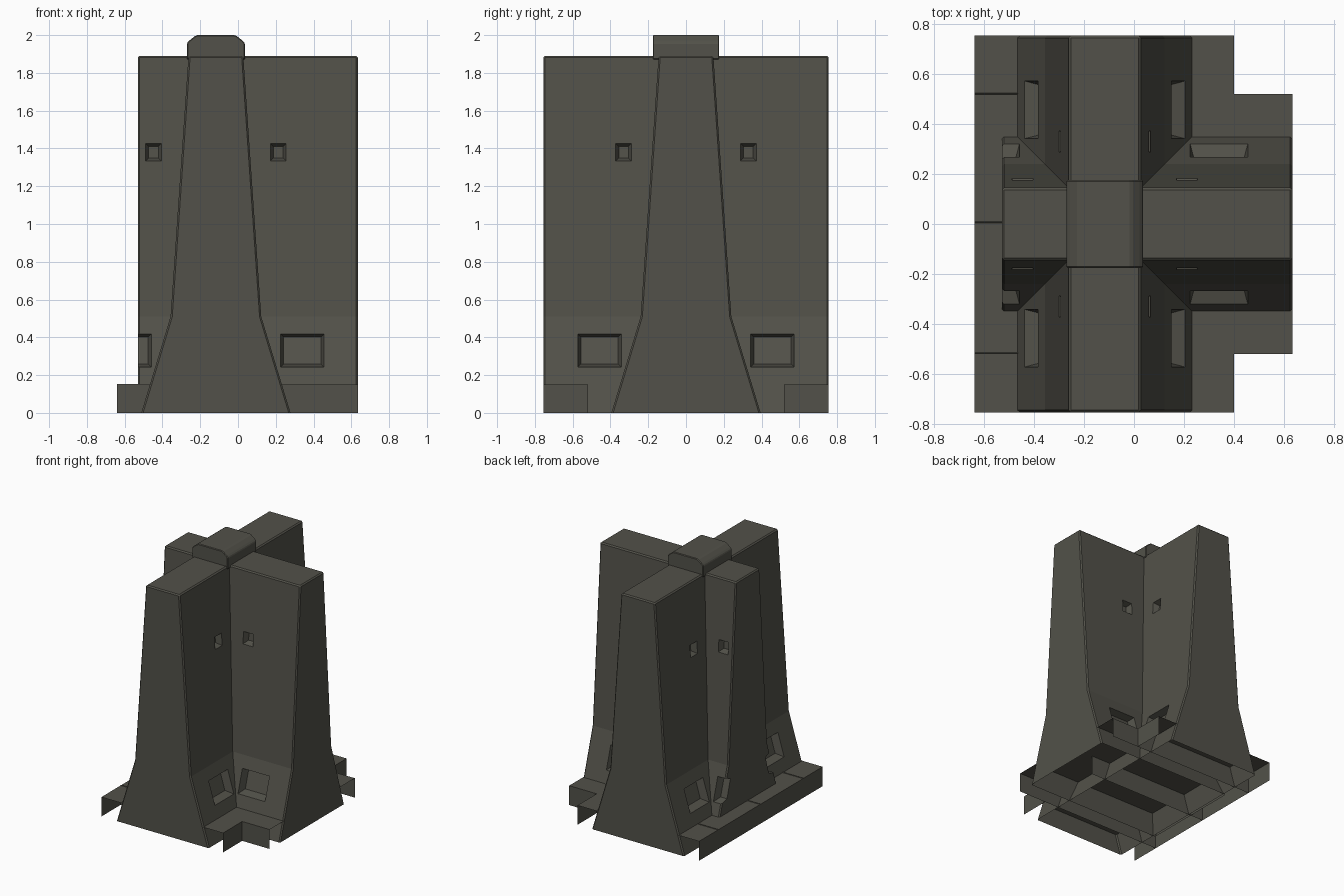
import bpy
import bmesh

old = bpy.data.objects.get("Cube")
if old:
    bpy.data.objects.remove(old, do_unlink=True)

# Weathered grey-olive concrete
concrete = bpy.data.materials.new("concrete")
concrete.use_nodes = True
concrete.diffuse_color = (0.085, 0.083, 0.067, 1)
shader = concrete.node_tree.nodes["Principled BSDF"]
shader.inputs["Base Color"].default_value = concrete.diffuse_color
shader.inputs["Roughness"].default_value = 0.9

CENTRE = -0.117          # where the two walls cross, along x
WALL_TOP, KNEE, LEDGE = 1.89, 0.51, 0.15


def half_width(z):
    """Half thickness of a wall at a height: steep foot, slim upper part."""
    if z < KNEE:
        return 0.395 - 0.155 * z / KNEE
    return 0.24 - 0.095 * (z - KNEE) / (WALL_TOP - KNEE)


def finish(name, bm):
    mesh = bpy.data.meshes.new(name)
    bm.to_mesh(mesh)
    bm.free()
    mesh.materials.append(concrete)
    obj = bpy.data.objects.new(name, mesh)
    bpy.context.collection.objects.link(obj)
    return obj


def loft(bm, start, end):
    """Closed solid between two matching loops of points."""
    a = [bm.verts.new(p) for p in start]
    b = [bm.verts.new(p) for p in end]
    faces = [bm.faces.new(a), bm.faces.new(b[::-1])]
    for i in range(len(a)):
        j = (i + 1) % len(a)
        faces.append(bm.faces.new((a[j], a[i], b[i], b[j])))
    bmesh.ops.recalc_face_normals(bm, faces=faces)


def bevel(obj, width):
    mod = obj.modifiers.new("edge_wear", "BEVEL")
    mod.width = width
    mod.segments = 1
    mod.limit_method = "ANGLE"
    mod.angle_limit = 0.7


def pocket(bm, place, side, l0, l1, z0, z1, depth, rim):
    """Tapered cutter sunk into a sloping wall side."""
    def ring(inset, push):
        corners = ((l0 + inset, z0 + inset), (l1 - inset, z0 + inset),
                   (l1 - inset, z1 - inset), (l0 + inset, z1 - inset))
        return [place(side * (half_width(z) + push), l, z) for l, z in corners]
    loft(bm, ring(-rim / 2, rim), ring(rim, -depth))


def wall(name, place, lo, hi, middle):
    # Tapered wall prism, running a little below ground before trimming
    heights = (-0.05, KNEE, WALL_TOP)
    outline = [(half_width(z), z) for z in heights]
    outline += [(-w, z) for w, z in reversed(outline)]
    bm = bmesh.new()
    loft(bm, [place(w, lo, z) for w, z in outline],
         [place(w, hi, z) for w, z in outline])
    obj = finish(name, bm)
    bevel(obj, 0.009)

    # Lifting pockets low down and small anchor pockets higher up
    bm = bmesh.new()
    for side in (-1, 1):
        for end in (-1, 1):
            for near, far, z0, z1, depth in ((0.345, 0.57, 0.245, 0.415, 0.06),
                                             (0.29, 0.37, 1.335, 1.425, 0.045)):
                l0, l1 = sorted((middle + end * near, middle + end * far))
                pocket(bm, place, side, l0, l1, z0, z1, depth, 0.014)
    cutter = finish(name + "_pocket_cutter", bm)
    cutter.hide_render = True
    cut = obj.modifiers.new("pockets", "BOOLEAN")
    cut.operation = "DIFFERENCE"
    cut.solver = "EXACT"
    cut.object = cutter

    # Bake the modifiers and trim to an open foot at ground level
    bpy.context.view_layer.update()
    graph = bpy.context.evaluated_depsgraph_get()
    baked = bpy.data.meshes.new_from_object(obj.evaluated_get(graph))
    obj.modifiers.clear()
    bm = bmesh.new()
    bm.from_mesh(baked)
    bmesh.ops.bisect_plane(bm, geom=bm.verts[:] + bm.edges[:] + bm.faces[:],
                           plane_co=(0, 0, 0), plane_no=(0, 0, 1),
                           clear_inner=True)
    bm.to_mesh(baked)
    bm.free()
    obj.data = baked
    bpy.data.objects.remove(cutter, do_unlink=True)
    return obj


wall("long_wall", lambda w, l, z: (CENTRE + w, l, z), -0.755, 0.755, 0)
wall("cross_wall", lambda w, l, z: (l, -w, z), -0.53, 0.635, CENTRE)

# Chamfered cap over the crossing
bm = bmesh.new()
cap = [(0.153, 1.87), (0.153, 1.958), (0.14, 1.972), (0.112, 1.994), (0.098, 2.0)]
cap += [(-x, z) for x, z in reversed(cap)]
loft(bm, [(CENTRE + x, -0.176, z) for x, z in cap],
     [(CENTRE + x, 0.176, z) for x, z in cap])
bevel(finish("top_cap", bm), 0.005)

# Foot ledge: a stepped sheet with skirts, open where the walls end
bm = bmesh.new()
outline = [(-0.64, -0.755), (0.4, -0.755), (0.4, -0.52), (0.635, -0.52),
           (0.635, 0.52), (0.4, 0.52), (0.4, 0.755), (-0.64, 0.755)]
top = [bm.verts.new((x, y, LEDGE)) for x, y in outline]
foot = [bm.verts.new((x, y, 0)) for x, y in outline]
bm.faces.new(top)
for i in (1, 2, 4, 5, 7):
    j = (i + 1) % len(outline)
    bm.faces.new((foot[i], foot[j], top[j], top[i]))
bmesh.ops.delete(bm, geom=[v for v in bm.verts if not v.link_faces], context="VERTS")
finish("foot_ledge", bm)

# Partition sheets under the ledge
bm = bmesh.new()
for y in (-0.52, 0.005, 0.52):
    bm.faces.new([bm.verts.new(p) for p in ((-0.64, y, 0), (0.4, y, 0),
                                            (0.4, y, LEDGE), (-0.64, y, LEDGE))])
finish("foot_partitions", bm)

# Joint lines across the visible strip of the ledge
for i, y in enumerate((-0.517, 0.007, 0.522)):
    bm = bmesh.new()
    loft(bm, [(-0.64, y - 0.004, LEDGE - 0.002), (-0.64, y + 0.004, LEDGE - 0.002),
              (-0.64, y, LEDGE + 0.004)],
         [(-0.46, y - 0.004, LEDGE - 0.002), (-0.46, y + 0.004, LEDGE - 0.002),
          (-0.46, y, LEDGE + 0.004)])
    finish(f"ledge_joint_{i + 1}", bm)
